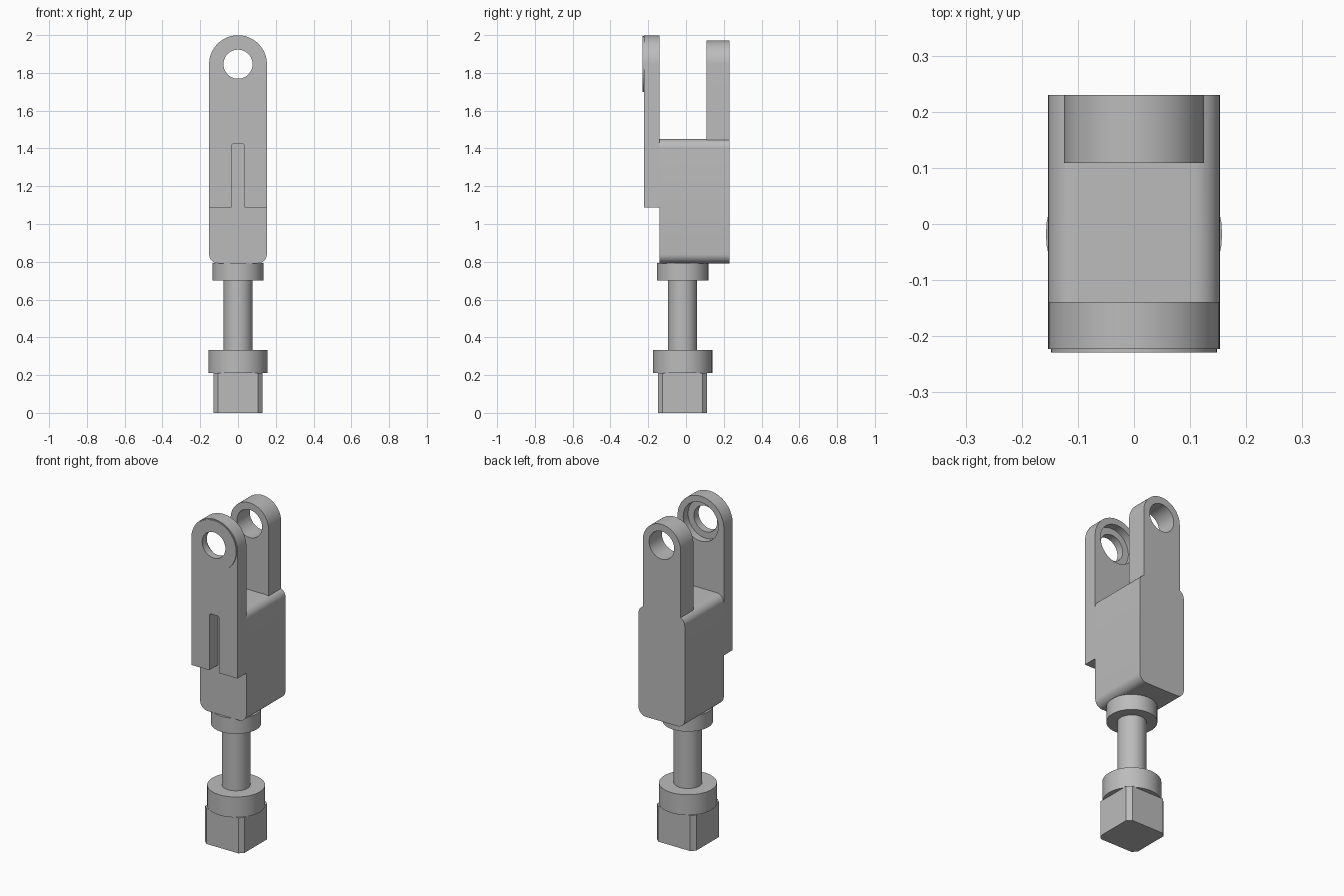
import bpy
import bmesh
from math import sin, cos, pi

cube = bpy.data.objects.get("Cube")
if cube:
    bpy.data.objects.remove(cube, do_unlink=True)

GREY = (0.5, 0.5, 0.5, 1)
metal = bpy.data.materials.new("grey metal")
metal.use_nodes = True
metal.diffuse_color = GREY
metal.node_tree.nodes["Principled BSDF"].inputs["Base Color"].default_value = GREY

HALF = 0.153      # half width of body and front plate
PIN_Z = 1.846     # height of the pin holes
AXIS_Y = -0.018   # depth of the screw axis


def arc(cx, cz, r, start, end, n):
    return [(cx + r * cos(start + (end - start) * i / n),
             cz + r * sin(start + (end - start) * i / n)) for i in range(n + 1)]


def rounded_box(x0, x1, z0, z1, r, n):
    pts = []
    for k, (cx, cz) in enumerate([(x1 - r, z1 - r), (x0 + r, z1 - r),
                                  (x0 + r, z0 + r), (x1 - r, z0 + r)]):
        pts += arc(cx, cz, r, k * pi / 2, (k + 1) * pi / 2, n)
    return pts


def circle(r):
    return arc(0, PIN_Z, r, 0, 2 * pi, 48)[:-1]


def extrude(name, outline, start, end, axis="y"):
    """Prism from an outline: x-z outline along y, or x-y outline along z."""
    bm = bmesh.new()
    place = (lambda a, b, d: (a, d, b)) if axis == "y" else (lambda a, b, d: (a, b, d))
    low, high = [[bm.verts.new(place(a, b, d)) for a, b in outline] for d in (start, end)]
    bm.faces.new(low)
    bm.faces.new(high[::-1])
    for i in range(len(low)):
        j = (i + 1) % len(low)
        bm.faces.new((low[j], low[i], high[i], high[j]))
    bmesh.ops.recalc_face_normals(bm, faces=bm.faces[:])
    mesh = bpy.data.meshes.new(name)
    bm.to_mesh(mesh)
    bm.free()
    mesh.materials.append(metal)
    obj = bpy.data.objects.new(name, mesh)
    bpy.context.collection.objects.link(obj)
    return obj


def select(obj):
    bpy.ops.object.select_all(action="DESELECT")
    obj.select_set(True)
    bpy.context.view_layer.objects.active = obj


def combine(obj, tool, operation):
    select(obj)
    mod = obj.modifiers.new(operation.lower(), "BOOLEAN")
    mod.object, mod.operation, mod.solver = tool, operation, "EXACT"
    bpy.ops.object.modifier_apply(modifier=mod.name)
    bpy.data.objects.remove(tool, do_unlink=True)


# Main body with rounded long edges, and the rear lug rising from it
body = extrude("body_with_rear_lug", rounded_box(-HALF, HALF, 0.792, 1.45, 0.048, 8), -0.139, 0.23)
lug_outline = [(-0.125, 1.3), (0.125, 1.3)] + arc(0, PIN_Z, 0.125, 0, pi, 32)
combine(body, extrude("rear_lug", lug_outline, 0.109, 0.23), "UNION")
combine(body, extrude("rear_pin_hole", circle(0.083), 0.05, 0.3), "DIFFERENCE")

# Front plate with a slot open at the bottom and a round top
slot = 0.034
plate_outline = ([(-HALF, 1.087), (-slot, 1.087)]
                 + arc(-slot + 0.016, 1.41, 0.016, pi, pi / 2, 5)
                 + arc(slot - 0.016, 1.41, 0.016, pi / 2, 0, 5)
                 + [(slot, 1.087), (HALF, 1.087)]
                 + arc(0, PIN_Z, HALF, 0, pi, 40))
plate = extrude("front_plate", plate_outline, -0.223, -0.139)
combine(plate, extrude("raised_face", circle(0.148), -0.229, -0.19), "UNION")
combine(plate, extrude("front_pin_hole", circle(0.077), -0.3, -0.1), "DIFFERENCE")
combine(plate, extrude("counterbore", circle(0.116), -0.185, -0.1), "DIFFERENCE")

# Screw: collar under the body, shank, flange and square head
parts = [body, plate]
for name, radius, z0, z1 in [("upper_collar", 0.136, 0.7, 0.793),
                             ("shank", 0.077, 0.32, 0.71),
                             ("lower_flange", 0.157, 0.21, 0.332)]:
    ring = arc(0, AXIS_Y, radius, 0, 2 * pi, 48)[:-1]
    parts.append(extrude(name, ring, z0, z1, "z"))
head = rounded_box(-0.13, 0.13, AXIS_Y - 0.13, AXIS_Y + 0.13, 0.024, 1)
parts.append(extrude("square_head", head, 0, 0.212, "z"))

for part in parts:
    select(part)
    bpy.ops.object.shade_smooth_by_angle(angle=pi / 6)
